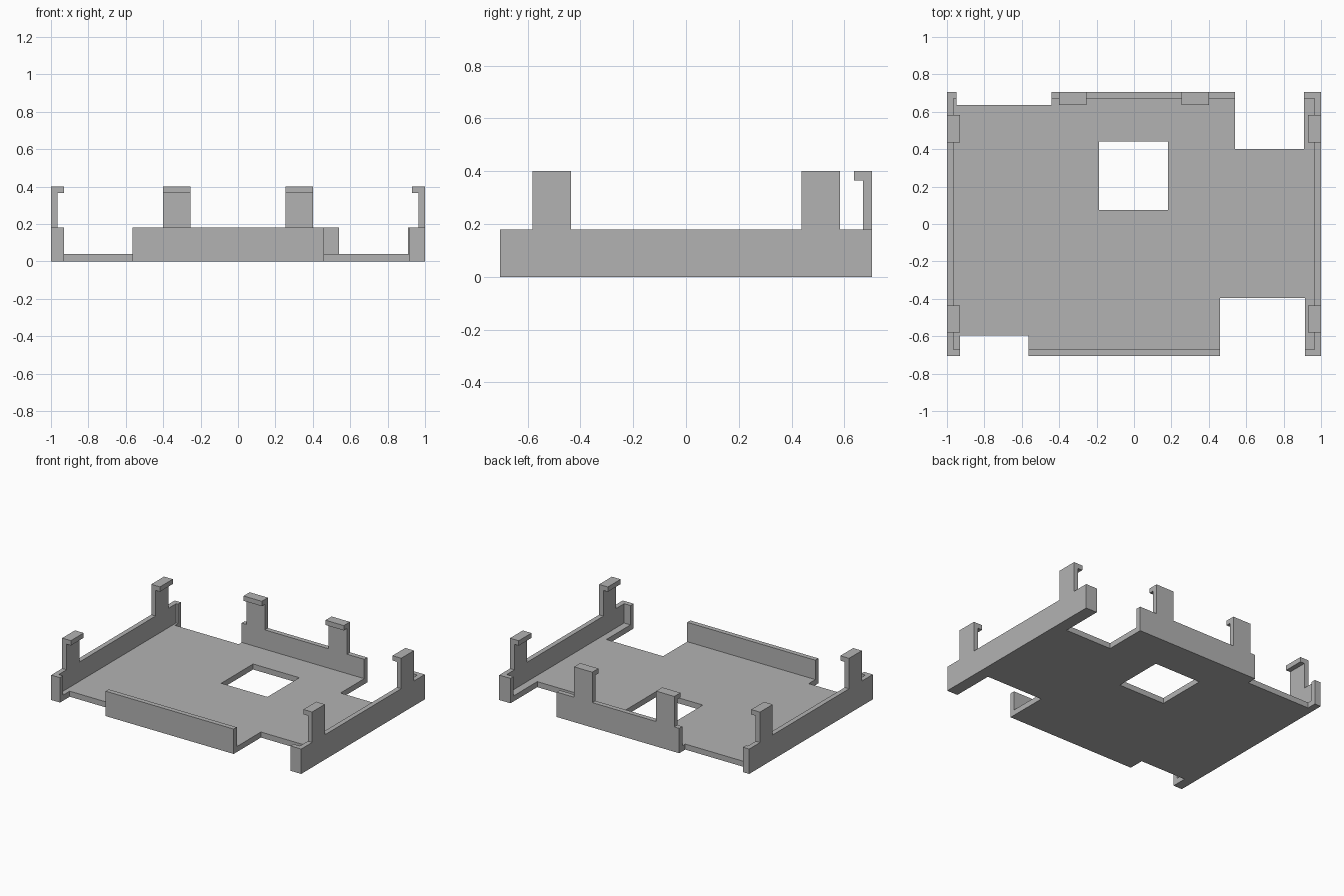
import bpy
import bmesh
from mathutils import Vector

cube = bpy.data.objects.get("Cube")
if cube:
    bpy.data.objects.remove(cube, do_unlink=True)

grey = bpy.data.materials.new("plain_grey")
grey.use_nodes = True
colour = (0.45, 0.45, 0.45, 1)
grey.diffuse_color = colour
grey.node_tree.nodes["Principled BSDF"].inputs["Base Color"].default_value = colour

X, Y = 1.0, 0.706               # outer half sizes
T, FLOOR = 0.035, 0.04          # wall and floor thickness
RIM, TOP, LIP = 0.18, 0.40, 0.07
IX, IY = X - T, Y - T           # inner half sizes
CLIP = 0.146                    # clip width


def prism(name, loops, place, depth):
    """Extrude flat loops (first outer, rest holes); place maps (u, v) to 3D."""
    bm = bmesh.new()
    edges = []
    for loop in loops:
        vs = [bm.verts.new(place(u, v)) for u, v in loop]
        edges += [bm.edges.new((a, b)) for a, b in zip(vs, vs[1:] + vs[:1])]
    bmesh.ops.triangle_fill(bm, edges=edges, use_beauty=True)
    out = bmesh.ops.extrude_face_region(bm, geom=bm.faces[:], use_keep_orig=True)
    moved = [g for g in out["geom"] if isinstance(g, bmesh.types.BMVert)]
    bmesh.ops.translate(bm, verts=moved, vec=Vector(depth))
    bmesh.ops.recalc_face_normals(bm, faces=bm.faces[:])
    bmesh.ops.dissolve_limit(bm, angle_limit=0.01, verts=bm.verts[:], edges=bm.edges[:])
    mesh = bpy.data.meshes.new(name)
    bm.to_mesh(mesh)
    bm.free()
    mesh.materials.append(grey)
    obj = bpy.data.objects.new(name, mesh)
    bpy.context.collection.objects.link(obj)


def rect(u0, u1, v0, v1):
    return [(u0, v0), (u1, v0), (u1, v1), (u0, v1)]


def box(name, x0, x1, y0, y1, z0, z1):
    prism(name, [rect(x0, x1, y0, y1)], lambda u, v: (u, v, z0), (0, 0, z1 - z0))


def wall_profile(start, end, clips):
    """Wall outline with a raised post at each clip centre."""
    pts = [(end, 0), (start, 0), (start, RIM)]
    for c in clips:
        a, b = c - CLIP / 2, c + CLIP / 2
        pts += [(a, RIM), (a, TOP), (b, TOP), (b, RIM)]
    return pts + [(end, RIM)]


# Floor with edge notches and a square opening
front_l, front_r = -0.565, 0.46
back_l, back_r = -0.44, 0.54
outline = [
    (-IX, -IY), (-0.93, -IY), (-0.93, -0.595), (front_l, -0.595), (front_l, -IY),
    (front_r, -IY), (front_r, -0.395), (0.914, -0.395), (0.914, -IY), (IX, -IY),
    (IX, IY), (0.91, IY), (0.91, 0.40), (back_r, 0.40), (back_r, IY),
    (back_l, IY), (back_l, 0.637), (-0.95, 0.637), (-0.95, IY), (-IX, IY),
]
prism("floor_plate", [outline, rect(-0.187, 0.183, 0.075, 0.44)],
      lambda u, v: (u, v, 0), (0, 0, FLOOR))

# Side walls with clip posts and hooked lips
side_clips = (-0.508, 0.51)
for name, s in (("left", 1), ("right", -1)):
    prism(name + "_wall", [wall_profile(-Y, Y, side_clips)],
          lambda u, v: (s * X, u, v), (-s * T, 0, 0))
    for end, c in zip(("front", "back"), side_clips):
        x0, x1 = sorted((s * IX, s * (X - LIP)))
        box(f"{name}_{end}_clip_lip", x0, x1, c - CLIP / 2, c + CLIP / 2, TOP - T, TOP)

# Back wall with two clips, plain front wall
back_clips = (-0.328, 0.328)
prism("back_wall", [wall_profile(back_l, back_r, back_clips)],
      lambda u, v: (u, Y, v), (0, -T, 0))
for name, c in zip(("right", "left"), back_clips):
    box(f"back_{name}_clip_lip", c - CLIP / 2, c + CLIP / 2, Y - LIP, IY, TOP - T, TOP)
box("front_wall", front_l, front_r, -Y, -IY, 0, RIM)

# Short corner returns beside the side walls
box("front_right_corner", -IX, -0.93, -Y, -IY, 0, RIM)
box("front_left_corner", 0.914, IX, -Y, -IY, 0, RIM)
box("back_right_corner", -IX, -0.95, IY, Y, 0, RIM)
box("back_left_corner", 0.91, IX, IY, Y, 0, RIM)
